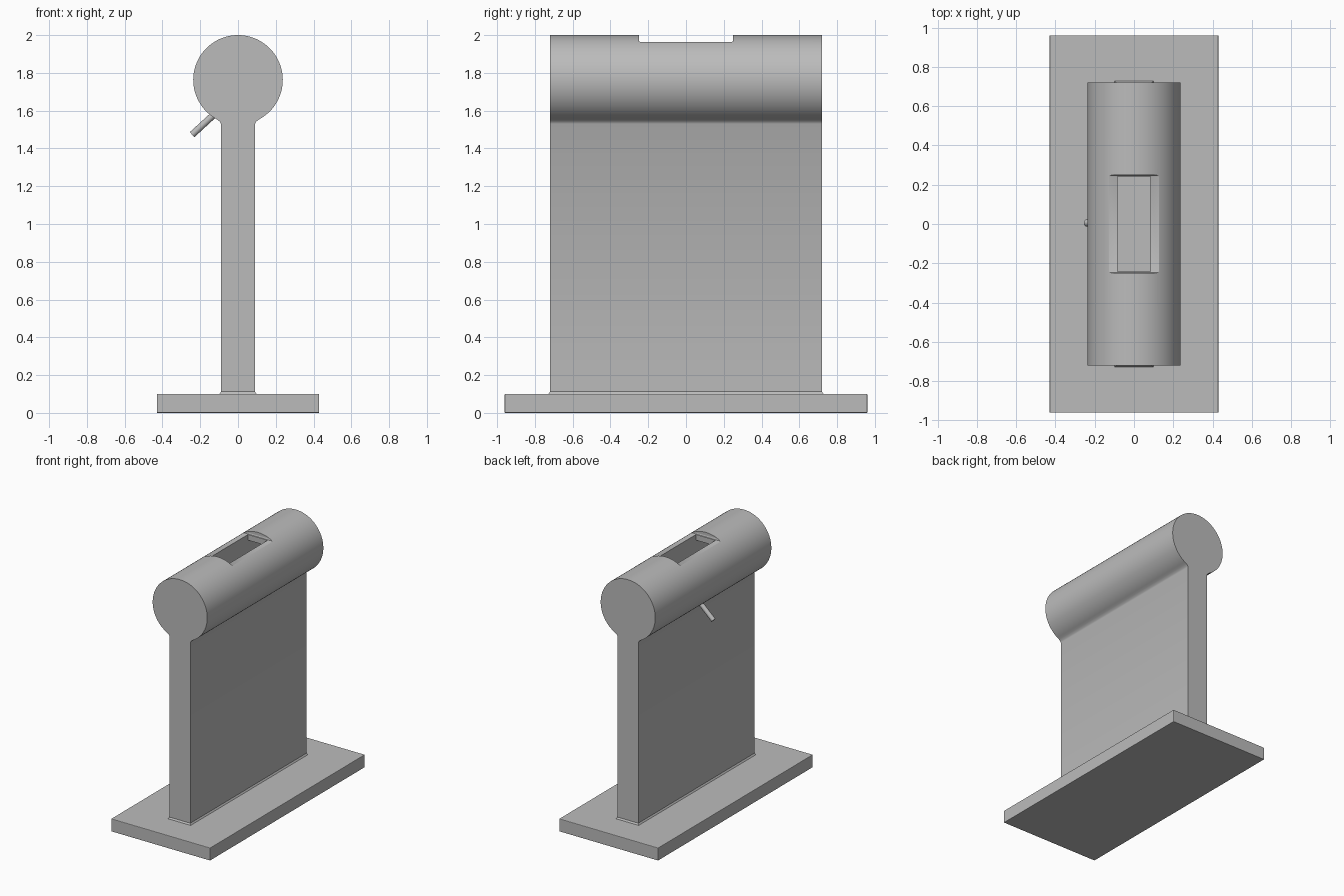
import bpy, bmesh, math
from mathutils import Vector

if "Cube" in bpy.data.objects:
    bpy.data.objects.remove(bpy.data.objects["Cube"], do_unlink=True)

grey = bpy.data.materials.new("plain grey")
grey.use_nodes = True
grey.diffuse_color = (0.5, 0.5, 0.5, 1)
grey.node_tree.nodes["Principled BSDF"].inputs["Base Color"].default_value = (0.5, 0.5, 0.5, 1)


def make_object(name, bm):
    bmesh.ops.recalc_face_normals(bm, faces=bm.faces)
    mesh = bpy.data.meshes.new(name)
    bm.to_mesh(mesh)
    bm.free()
    mesh.materials.append(grey)
    obj = bpy.data.objects.new(name, mesh)
    bpy.context.collection.objects.link(obj)
    return obj


def box(name, half_x, half_y, low, high, bevel=0, flare=0):
    """Box centred on the z axis; flare widens its foot."""
    bm = bmesh.new()
    bmesh.ops.create_cube(bm, size=2)
    for v in bm.verts:
        extra = flare if v.co.z < 0 else 0
        v.co = (v.co.x * (half_x + extra), v.co.y * (half_y + extra),
                high if v.co.z > 0 else low)
    if bevel:
        bmesh.ops.bevel(bm, geom=bm.edges[:], offset=bevel, segments=2,
                        profile=0.5, affect='EDGES')
    return make_object(name, bm)


def smooth(obj):
    bpy.ops.object.select_all(action='DESELECT')
    obj.select_set(True)
    bpy.context.view_layer.objects.active = obj
    bpy.ops.object.shade_smooth_by_angle(angle=math.radians(30))


def cut(obj, cutter):
    mod = obj.modifiers.new("cut", 'BOOLEAN')
    mod.operation = 'DIFFERENCE'
    mod.solver = 'EXACT'
    mod.object = cutter
    cutter.hide_render = True
    bpy.context.view_layer.objects.active = obj
    bpy.ops.object.modifier_apply(modifier=mod.name)
    bpy.data.objects.remove(cutter, do_unlink=True)


# Base plate and the small flare where the wall meets it
base = box("base_plate", 0.43, 0.96, 0, 0.1, bevel=0.004)
foot = box("wall_foot", 0.09, 0.72, 0.098, 0.112, flare=0.01)

# Upright wall and round head: one keyhole profile extruded along y
RADIUS, CENTRE, DEPTH, STEPS = 0.237, 1.763, 0.72, 72
neck = [(0.09, 0.098), (0.09, 1.53), (0.096, 1.541)]
start = math.asin(0.108 / RADIUS)
arc = []
for i in range(STEPS + 1):
    a = start + (2 * math.pi - 2 * start) * i / STEPS
    arc.append((RADIUS * math.sin(a), CENTRE - RADIUS * math.cos(a)))
profile = neck + arc + [(-x, z) for x, z in reversed(neck)]
bm = bmesh.new()
face = bm.faces.new([bm.verts.new((x, -DEPTH, z)) for x, z in profile])
swept = bmesh.ops.extrude_face_region(bm, geom=[face])
bmesh.ops.translate(bm, vec=(0, 2 * DEPTH, 0),
                    verts=[g for g in swept["geom"] if isinstance(g, bmesh.types.BMVert)])
body = make_object("wall_and_round_head", bm)

# Hollow inside, shallow flat notch on top, and the slot opening into the hollow
cut(body, box("hollow_cutter", 0.085, 0.68, 0.14, 1.92))
cut(body, box("notch_cutter", 0.3, 0.25, 1.963, 2.2, bevel=0.01))
cut(body, box("slot_cutter", 0.085, 0.243, 1.8, 2.1))
smooth(body)

# Slanted lever under the head on the right side
top, tip = Vector((-0.11, 0.005, 1.595)), Vector((-0.243, 0.005, 1.473))
bm = bmesh.new()
bmesh.ops.create_cone(bm, cap_ends=True, segments=24, radius1=0.018,
                      radius2=0.018, depth=(tip - top).length)
bmesh.ops.rotate(bm, verts=bm.verts,
                 matrix=(tip - top).to_track_quat('Z', 'Y').to_matrix())
bmesh.ops.translate(bm, verts=bm.verts, vec=(top + tip) / 2)
smooth(make_object("lever", bm))
